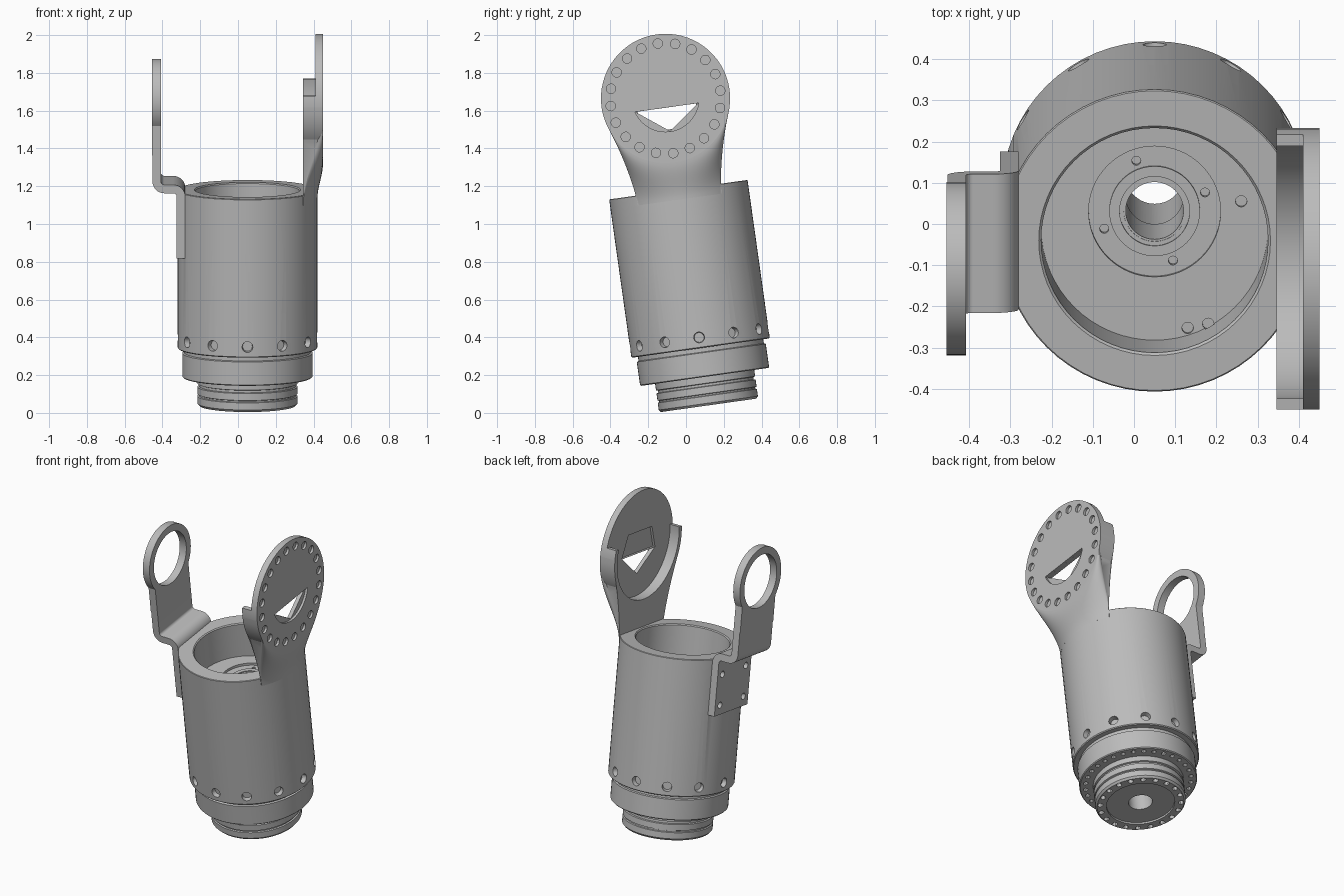
import bpy, bmesh
from math import sin, cos, pi, radians, sqrt
from mathutils import Matrix, Vector

if "Cube" in bpy.data.objects:
    bpy.data.objects.remove(bpy.data.objects["Cube"])

grey = bpy.data.materials.new("satin grey")
grey.use_nodes = True
COLOUR = (0.5, 0.5, 0.5, 1)
grey.diffuse_color = COLOUR
grey.node_tree.nodes["Principled BSDF"].inputs["Base Color"].default_value = COLOUR

# Everything is built upright, then leaned back on the base centre
LEAN = Matrix.Translation((0.05, 0.12, 0.04)) @ Matrix.Rotation(radians(8), 4, 'X')
HUB_Z = 1.641          # height of the pivot shared by both arms
TURN = {'X': Matrix.Rotation(pi / 2, 4, 'Y'), 'Z': Matrix.Identity(4)}


def make(name, bm):
    bmesh.ops.recalc_face_normals(bm, faces=bm.faces)
    mesh = bpy.data.meshes.new(name)
    bm.to_mesh(mesh)
    bm.free()
    obj = bpy.data.objects.new(name, mesh)
    bpy.context.collection.objects.link(obj)
    mesh.materials.append(grey)
    return obj


def cylinder(bm, centre, r, depth, turn=TURN['Z'], sides=64, r2=None):
    bmesh.ops.create_cone(bm, cap_ends=True, segments=sides, radius1=r,
                          radius2=r if r2 is None else r2, depth=depth,
                          matrix=Matrix.Translation(centre) @ turn)


def box(bm, low, high):
    low, high = Vector(low), Vector(high)
    bmesh.ops.create_cube(bm, size=1, matrix=Matrix.Translation((low + high) / 2)
                          @ Matrix.Diagonal((high - low).to_4d()))


def prism(bm, points, offset):
    face = bm.faces.new([bm.verts.new(p) for p in points])
    grown = bmesh.ops.extrude_face_region(bm, geom=[face], use_keep_orig=True)
    bmesh.ops.translate(bm, vec=offset, verts=[
        v for v in grown["geom"] if isinstance(v, bmesh.types.BMVert)])


def lathe(bm, profile, steps=64):
    verts = [bm.verts.new((r, 0, z)) for r, z in profile]
    edges = [bm.edges.new(pair) for pair in zip(verts, verts[1:])]
    bmesh.ops.spin(bm, geom=verts + edges, axis=(0, 0, 1), cent=(0, 0, 0),
                   angle=2 * pi, steps=steps, use_duplicate=False)
    bmesh.ops.remove_doubles(bm, verts=bm.verts, dist=1e-5)


def boolean(obj, bm, operation='DIFFERENCE'):
    tool = make("cutter", bm)
    tool.hide_render = True
    mod = obj.modifiers.new("cut", 'BOOLEAN')
    mod.operation, mod.solver, mod.object = operation, 'EXACT', tool
    bpy.context.view_layer.objects.active = obj
    bpy.ops.object.modifier_apply(modifier=mod.name)
    bpy.data.objects.remove(tool)


def ring(count, r, phase=0.0):
    for i in range(count):
        a = phase + 2 * pi * i / count
        yield a, r * cos(a), r * sin(a)


# Housing: flange, collar, barrel and open bore in one turned profile
bm = bmesh.new()
lathe(bm, [(0, 0.012), (0.2, 0.012), (0.2, 0), (0.255, 0), (0.265, 0.012),
           (0.265, 0.05), (0.257, 0.053), (0.257, 0.06), (0.265, 0.063),
           (0.265, 0.1), (0.255, 0.103), (0.255, 0.115), (0.265, 0.118),
           (0.265, 0.152), (0.34, 0.152), (0.345, 0.157), (0.345, 0.28),
           (0.335, 0.284), (0.335, 0.306), (0.365, 0.306), (0.37, 0.311),
           (0.37, 1.15), (0.367, 1.153), (0.281, 1.153), (0.275, 1.147),
           (0.275, 0.93), (0, 0.93)])
housing = make("housing", bm)

# Flat seat for the bracket, and the shaft hole
bm = bmesh.new()
box(bm, (-0.5, -0.3, 0.81), (-0.33, 0.3, 1.3))
boolean(housing, bm)
bm = bmesh.new()
cylinder(bm, (0, 0.04, 0.94), 0.16, 0.05)
boolean(housing, bm)
bm = bmesh.new()
cylinder(bm, (0, 0.04, 0.8), 0.07, 0.5)
boolean(housing, bm)
bm = bmesh.new()
cylinder(bm, (0, 0, 0.3), 0.07, 0.7)
boolean(housing, bm)

# Bolt holes around the barrel, base, collar and floor
bm = bmesh.new()
for a, x, y in ring(12, 0.37):
    spin = Matrix.Rotation(a, 4, 'Z') @ TURN['X']
    cylinder(bm, (x, y, 0.363), 0.026, 0.06, spin, 16, 0.032)
for a, x, y in ring(20, 0.237):
    cylinder(bm, (x, y, 0), 0.016, 0.05, sides=12)
for a, x, y in ring(32, 0.31):
    cylinder(bm, (x, y, 0.152), 0.014, 0.04, sides=10)
for a, x, y in ring(4, 0.13, radians(20)):
    cylinder(bm, (x, y + 0.04, 0.91), 0.011, 0.03, sides=12)
for x, y in ((0.08, -0.245), (0.13, -0.235), (0.21, 0.065)):
    cylinder(bm, (x, y, 0.93), 0.014, 0.03, sides=12)
boolean(housing, bm)

# Shaft collar on the floor
bm = bmesh.new()
lathe(bm, [(0.075, 0.91), (0.11, 0.91), (0.11, 0.924), (0.085, 0.924),
           (0.085, 0.918), (0.075, 0.918), (0.075, 0.91)], 48)
bmesh.ops.translate(bm, vec=(0, 0.04, 0), verts=bm.verts)
shaft_collar = make("shaft_collar", bm)

# Right-hand neck: blends the barrel wall into the flat pivot disc
INNER, OUTER, DISC_R = 0.295, 0.40, 0.342
COLS, ROWS = 32, 14
bm = bmesh.new()
front, back = [], []
chord = sqrt(0.37 ** 2 - INNER ** 2)
for i in range(ROWS + 1):
    t = i / ROWS
    ease = t * t * (3 - 2 * t)
    front.append([])
    back.append([])
    for j in range(COLS + 1):
        a = -pi / 2 + pi * j / COLS
        y0 = chord * sin(a)
        x = sqrt(0.37 ** 2 - y0 ** 2) * (1 - ease) + OUTER * ease
        wide = t ** 1.4
        y = y0 * (1 - wide) + DISC_R * sin(a) * wide
        z = 1.1 * (1 - t) + (HUB_Z - DISC_R * cos(a)) * t
        front[-1].append(bm.verts.new((max(x, INNER + 0.002), y, z)))
        back[-1].append(bm.verts.new((INNER, y, z)))
for i in range(ROWS):
    for g in (front, back):
        for j in range(COLS):
            bm.faces.new((g[i][j], g[i][j + 1], g[i + 1][j + 1], g[i + 1][j]))
    for j in (0, COLS):
        bm.faces.new((front[i][j], front[i + 1][j], back[i + 1][j], back[i][j]))
for i in (0, ROWS):
    for j in range(COLS):
        bm.faces.new((front[i][j], front[i][j + 1], back[i][j + 1], back[i][j]))
neck = make("neck", bm)

# Pivot disc with a cup wall around its lower half
bm = bmesh.new()
cylinder(bm, ((INNER + OUTER) / 2, 0, HUB_Z), DISC_R, OUTER - INNER, TURN['X'])
pivot_disc = make("pivot_disc", bm)
bm = bmesh.new()
cylinder(bm, (0.31, 0, HUB_Z), 0.315, 0.1, TURN['X'])
boolean(pivot_disc, bm)
bm = bmesh.new()
box(bm, (0.2, -0.5, 1.70), (0.36, 0.5, 2.1))
boolean(pivot_disc, bm)

# Segment recess outside, tapered pocket inside, triangular window through
bm = bmesh.new()
arc = [radians(196 + 148 * i / 20) for i in range(21)]
prism(bm, [(0.385, 0.177 * cos(a), HUB_Z + 0.177 * sin(a)) for a in arc], (0.1, 0, 0))
boolean(pivot_disc, bm)
bm = bmesh.new()
prism(bm, [(0.3, -0.168, 1.592), (0.3, 0.168, 1.592), (0.3, 0, 1.466)], (0.2, 0, 0))
boolean(pivot_disc, bm)
bm = bmesh.new()
prism(bm, [(0.3, y, z) for y, z in ((-0.17, 1.593), (-0.12, 1.73), (0.12, 1.73),
                                    (0.17, 1.593))], (0.075, 0, 0))
boolean(pivot_disc, bm)

# Ring of screw recesses on the disc
bm = bmesh.new()
for a, y, z in ring(20, 0.293):
    cylinder(bm, (OUTER, y, HUB_Z + z), 0.025, 0.03, TURN['X'], 16)
boolean(pivot_disc, bm)

# Left-hand bracket: bent strip from the foot up to the ring
HALF, THICK = 0.17, 0.0225
path = [(-0.352, 0.81, 0)]
path += [(-0.392 + 0.04 * cos(a), 1.14 + 0.04 * sin(a), a)
         for a in [pi / 2 * i / 8 for i in range(9)]]
path += [(-0.44 - 0.04 * sin(a), 1.22 - 0.04 * cos(a), pi / 2 - a)
         for a in [pi / 2 * i / 8 for i in range(9)]]
path += [(-0.48, 1.36, 0)]
side = lambda s: [(x + s * THICK * cos(a), -HALF, z + s * THICK * sin(a)) for x, z, a in path]
bm = bmesh.new()
prism(bm, side(1) + side(-1)[::-1], (0, 2 * HALF, 0))
bracket = make("bracket_strip", bm)
bm = bmesh.new()
for y in (-0.12, 0.12):
    for z in (0.87, 1.06):
        cylinder(bm, (-0.37, y, z), 0.02, 0.06, TURN['X'], 16)
boolean(bracket, bm)

# Bracket ring
bm = bmesh.new()
arc = [radians(-36 + 252 * i / 48) for i in range(49)]
outline = [(HALF, 1.36)] + [(0.21 * cos(a), HUB_Z + 0.21 * sin(a)) for a in arc] + [(-HALF, 1.36)]
prism(bm, [(-0.505, y, z) for y, z in outline], (0.0475, 0, 0))
bracket_ring = make("bracket_ring", bm)
bm = bmesh.new()
cylinder(bm, (-0.48, 0, HUB_Z), 0.165, 0.2, TURN['X'])
boolean(bracket_ring, bm)

# Lean every part and shade it
for obj in (housing, shaft_collar, neck, pivot_disc, bracket, bracket_ring):
    obj.data.transform(LEAN)
    bpy.ops.object.select_all(action='DESELECT')
    obj.select_set(True)
    bpy.context.view_layer.objects.active = obj
    bpy.ops.object.shade_smooth_by_angle(angle=radians(30))
